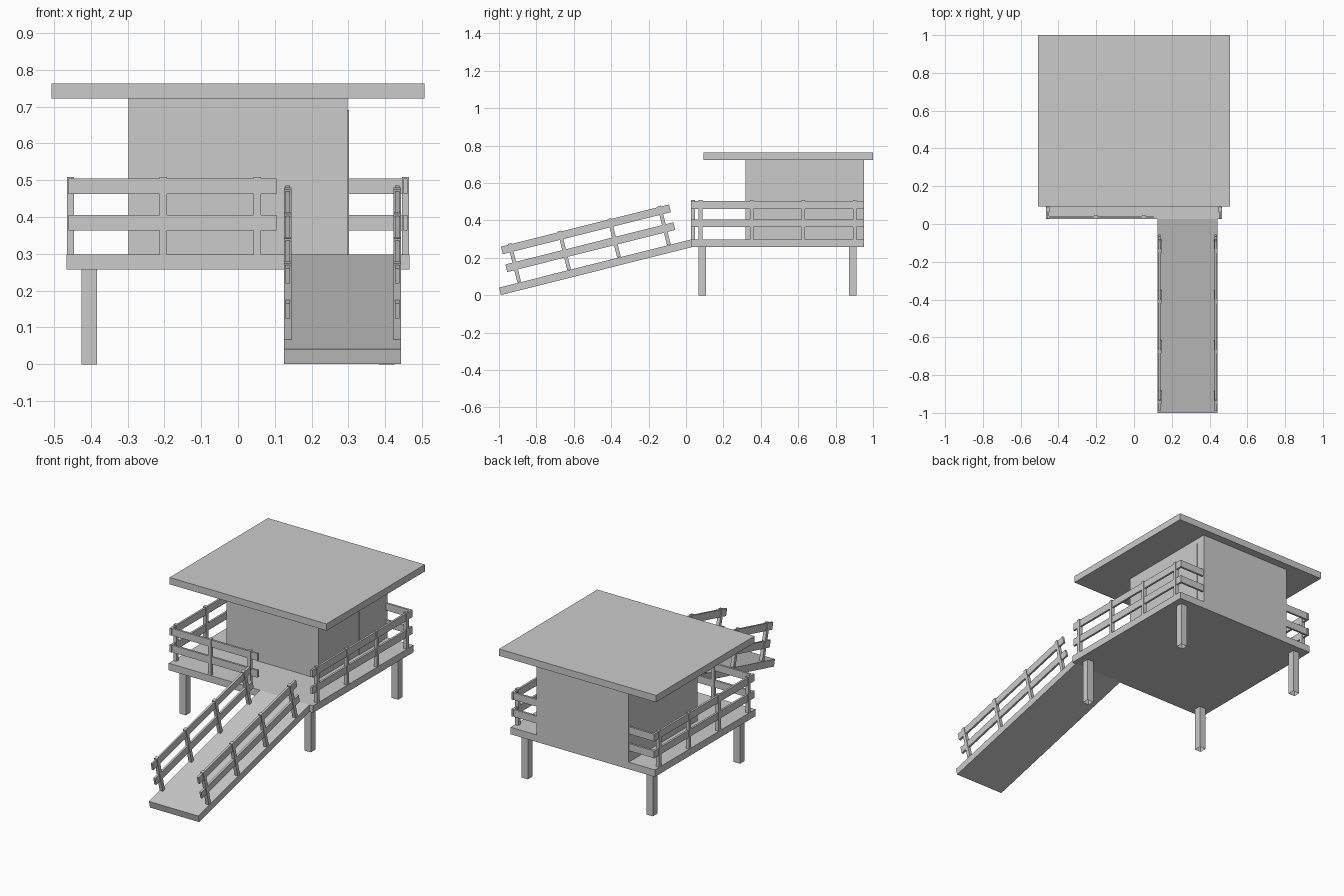
import bpy, bmesh, math
from mathutils import Matrix, Vector

if "Cube" in bpy.data.objects:
    bpy.data.objects.remove(bpy.data.objects["Cube"])

I = Matrix.Identity(4)


def box(name, x, y, z, frame=I, open_ends=False):
    """Box from (min, max) ranges, optionally placed in a tilted frame."""
    lo, hi = Vector((x[0], y[0], z[0])), Vector((x[1], y[1], z[1]))
    bm = bmesh.new()
    bmesh.ops.create_cube(bm, size=1)
    size, mid = hi - lo, (hi + lo) / 2
    for v in bm.verts:
        v.co = Vector(a * s for a, s in zip(v.co, size)) + mid
    if open_ends:
        ends = [f for f in bm.faces if abs(f.normal.z) > 0.9]
        bmesh.ops.delete(bm, geom=ends, context='FACES')
    bm.transform(frame)
    me = bpy.data.meshes.new(name)
    bm.to_mesh(me)
    bm.free()
    ob = bpy.data.objects.new(name, me)
    bpy.context.collection.objects.link(ob)
    return ob


def around(c, w):
    return (c - w / 2, c + w / 2)


DECK = 0.298
POST, RAIL = 0.02, 0.012
RAIL_Z = ((0.066, 0.108), (0.164, 0.206))
POST_TOP = 0.211


def fence(name, along, span, across, posts, base=DECK, frame=I):
    """Two rails and square posts running along x or y."""
    def part(label, run, width, z):
        other = around(across, width)
        x, y = (run, other) if along == 'x' else (other, run)
        box(f"{name}_{label}", x, y, (base + z[0], base + z[1]), frame)
    for z in RAIL_Z:
        part("rail", span, RAIL, z)
    for p in posts:
        part("post", around(p, POST), POST, (-0.002, POST_TOP))


# Hut, deck, roof and side door
box("roof", (-0.507, 0.507), (0.093, 1.0), (0.722, 0.762))
box("hut_walls", (-0.297, 0.297), (0.319, 0.953), (DECK, 0.722))
box("deck", (-0.466, 0.466), (0.026, 0.953), (0.257, DECK))
box("door", (0.29, 0.301), (0.69, 0.90), (DECK, 0.69))

# Stilts
for x in (-0.404, 0.404):
    for y in (0.087, 0.891):
        box("stilt", around(x, 0.041), around(y, 0.041), (0, 0.257), open_ends=True)

# Deck railings
side_posts = [0.077 + 0.275 * i for i in range(4)]
for s, label in ((-1, "left"), (1, "right")):
    fence(label + "_railing", 'y', (0.028, 0.953), s * 0.455, side_posts)
    fence(label + "_back_railing", 'x', sorted((s * 0.297, s * 0.461)), 0.945, [])
fence("front_railing", 'x', (-0.461, 0.104), 0.037, [-0.203, 0.052])

# Ramp in a tilted frame: local y runs up the slope, z = 0 is its top surface
angle = math.atan2(DECK - 0.041, 1.026)
tilt = Matrix.Translation((0, -1.0, 0.041)) @ Matrix.Rotation(angle, 4, 'X')
length = math.hypot(DECK - 0.041, 1.026)
box("ramp", (0.125, 0.443), (0, length), (-0.041, 0), tilt)
ramp_posts = [0.112 + 0.275 * i for i in range(4)]
for x, label in ((0.135, "left"), (0.433, "right")):
    fence(label + "_ramp_railing", 'y', (0.063, 0.99), x, ramp_posts, 0.004, tilt)
